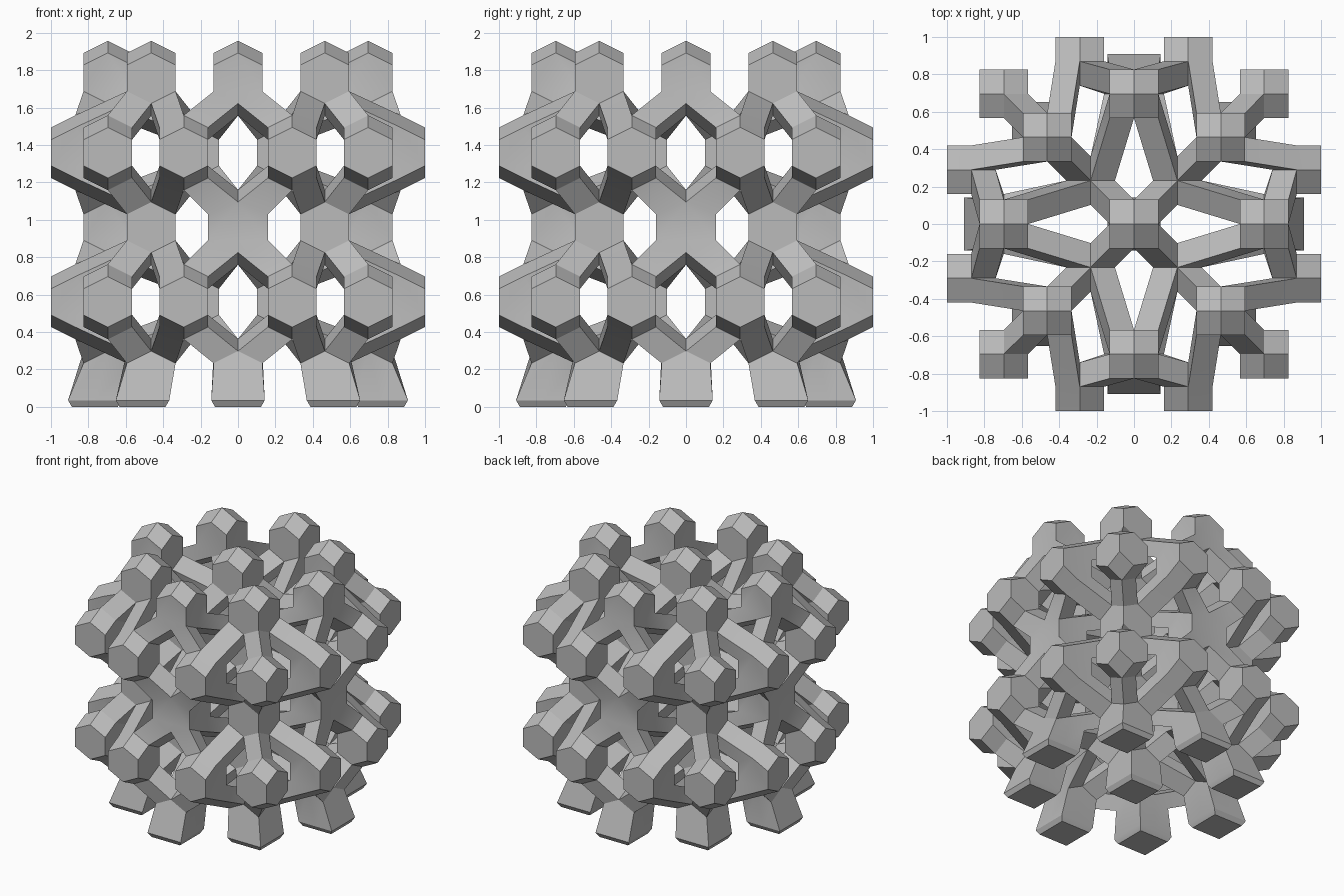
import bpy, bmesh, math

if "Cube" in bpy.data.objects:
    bpy.data.objects.remove(bpy.data.objects["Cube"], do_unlink=True)

W = 0.13                       # half width of a joint
APEX, MID, CORNER = 0.2, 0.135, 0.07
SIGNS = [(1, 1), (-1, 1), (-1, -1), (1, -1)]
AXES = [(1, 0), (0, 1), (-1, 0), (0, -1)]

grey = bpy.data.materials.new("grey")
grey.use_nodes = True
grey.diffuse_color = (0.5, 0.5, 0.5, 1)
grey.node_tree.nodes["Principled BSDF"].inputs["Base Color"].default_value = (0.5, 0.5, 0.5, 1)

bm = bmesh.new()


def rounded(i, j):
    """Pull a square grid point in towards a rounded outline."""
    a, b = abs(i), abs(j)
    if a == b:
        r = 0.696 * a / 1.5
        return math.copysign(r, i) if i else 0, math.copysign(r, j) if j else 0
    scale = 0.696 if 0 in (a, b) else 0.58
    return i * scale, j * scale


def joint(x, y, z, wx=W, wy=W):
    """Points of an elongated dodecahedron, keyed by grid direction."""
    pts = {}
    for up in (1, -1):
        pts[0, 0, up] = bm.verts.new((x, y, z + up * APEX))
        for sx, sy in AXES:
            pts[sx, sy, up] = bm.verts.new((x + sx * wx, y + sy * wy, z + up * MID))
        for sx, sy in SIGNS:
            pts[sx, sy, up] = bm.verts.new((x + sx * wx, y + sy * wy, z + up * CORNER))
    # Upright hexagonal sides
    for sx, sy in AXES:
        a, b = (sx + sy, sy - sx), (sx - sy, sy + sx)
        bm.faces.new([pts[k] for k in ((*a, 1), (sx, sy, 1), (*b, 1),
                                       (*b, -1), (sx, sy, -1), (*a, -1))])
    return pts


def quarter(pts, sx, sy, up):
    return [pts[0, 0, up], pts[sx, 0, up], pts[sx, sy, up], pts[0, sy, up]]


# Joints: 3x3 layers alternate with 4x4 layers
nodes = {}
for level in range(5):
    steps = (-1, 0, 1) if level % 2 == 0 else (-1.5, -0.5, 0.5, 1.5)
    for i in steps:
        for j in steps:
            x, y = rounded(i, j)
            wx = wy = W
            if level == 2 and abs(i) + abs(j) == 1:
                wx, wy = (0.16, W) if i == 0 else (W, 0.16)
            nodes[i, j, level] = joint(x, y, 0.163 + 0.3985 * level, wx, wy)

# Struts bridge facing quarters; free quarters get closed
used = set()
for (i, j, level), pts in nodes.items():
    for sx, sy in SIGNS:
        other = nodes.get((i + sx / 2, j + sy / 2, level + 1))
        if other:
            a = quarter(pts, sx, sy, 1)
            b = quarter(other, -sx, -sy, -1)
            b = [b[2], b[3], b[0], b[1]]
            for k in range(4):
                n = (k + 1) % 4
                bm.faces.new((a[k], a[n], b[n], b[k]))
            used.add((i, j, level, sx, sy, 1))
            used.add((i + sx / 2, j + sy / 2, level + 1, -sx, -sy, -1))
for (i, j, level), pts in nodes.items():
    for up in (1, -1):
        if level == 0 and up == -1:
            continue
        for sx, sy in SIGNS:
            if (i, j, level, sx, sy, up) not in used:
                bm.faces.new(quarter(pts, sx, sy, up))

# Feet flare outwards and end in a chamfered flat sole
for (i, j, level), pts in nodes.items():
    if level:
        continue
    for (sx, sy, up), v in pts.items():
        if up == -1:
            v.co.x *= 1.1
            v.co.y *= 1.1
            v.co.z = 0.035
    centre = pts[0, 0, -1].co.copy()
    bm.verts.remove(pts[0, 0, -1])
    sole = {}
    for s in SIGNS:
        co = centre.lerp(pts[(*s, -1)].co, 0.86)
        co.z = 0
        sole[s] = bm.verts.new(co)
    bm.faces.new(list(sole.values()))
    for sx, sy in AXES:
        a, b = (sx + sy, sy - sx), (sx - sy, sy + sx)
        bm.faces.new((pts[(*a, -1)], pts[sx, sy, -1], pts[(*b, -1)], sole[b], sole[a]))

bmesh.ops.recalc_face_normals(bm, faces=bm.faces[:])
mesh = bpy.data.meshes.new("strut_lattice")
bm.to_mesh(mesh)
bm.free()
mesh.materials.append(grey)
lattice = bpy.data.objects.new("strut_lattice", mesh)
bpy.context.collection.objects.link(lattice)
bpy.context.view_layer.objects.active = lattice
lattice.select_set(True)
bpy.ops.object.shade_smooth_by_angle(angle=math.radians(25))
